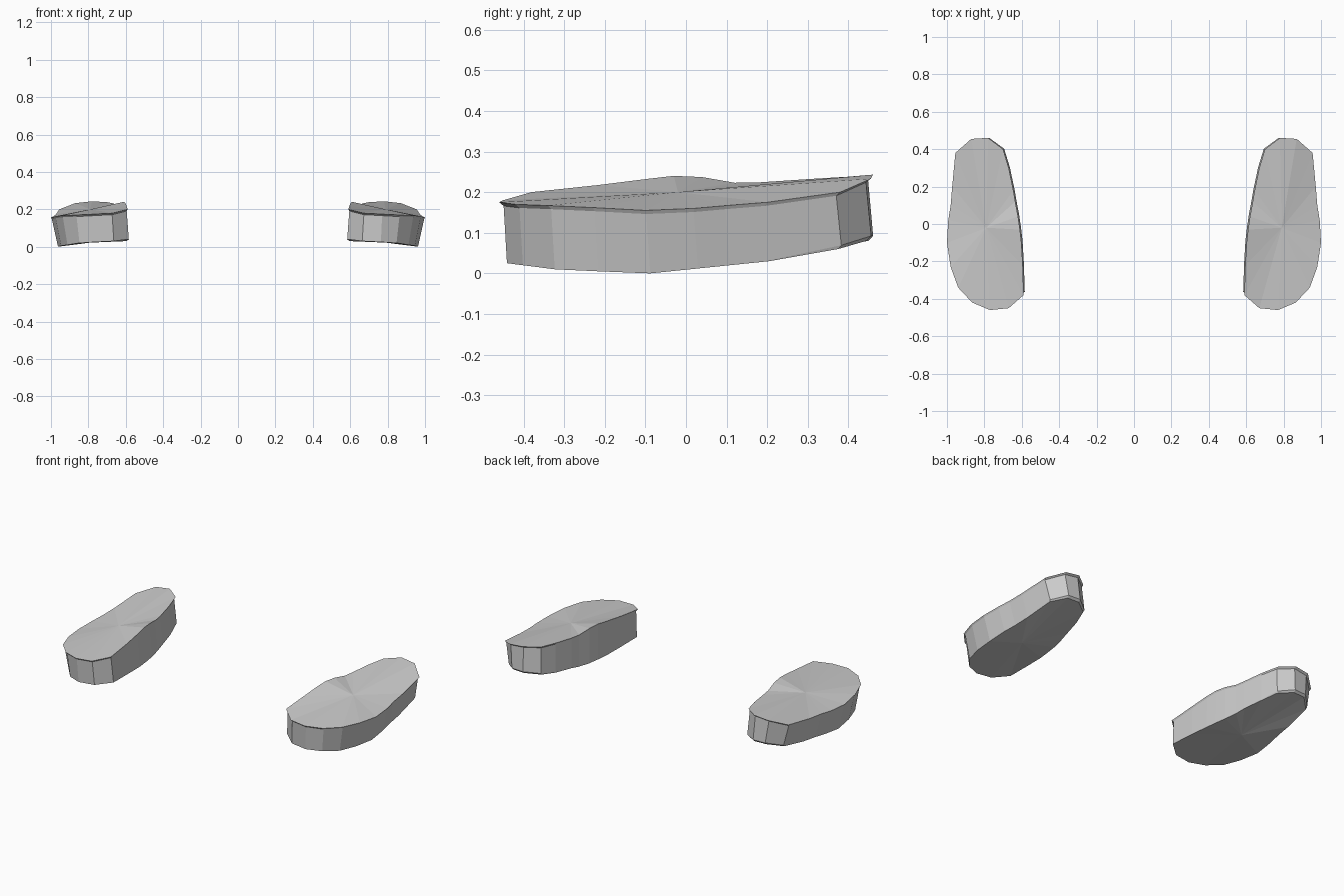
import bpy
import bmesh

# Remove the default cube only
default_cube = bpy.data.objects.get("Cube")
if default_cube:
    bpy.data.objects.remove(default_cube, do_unlink=True)

# One plain grey for both soles
grey = bpy.data.materials.new("sole_grey")
grey.use_nodes = True
colour = (0.6, 0.6, 0.6, 1)
grey.diffuse_color = colour
grey.node_tree.nodes["Principled BSDF"].inputs["Base Color"].default_value = colour

# Outline of the foot bed: x, y, rim height, underside height
OUTLINE = [
    (.59, -.38, .2, .04), (.67, -.45, .18, .03), (.77, -.46, .175, .025),
    (.865, -.42, .17, .02), (.94, -.34, .167, .01), (.98, -.23, .162, .005),
    (1, -.1, .155, 0), (.993, .02, .16, .012), (.98, .1, .167, .02),
    (.972, .2, .175, .03), (.955, .38, .2, .06), (.87, .455, .233, .08),
    (.78, .46, .243, .08), (.7, .4, .238, .07), (.67, .3, .232, .055),
    (.645, .18, .224, .045), (.635, .12, .223, .035), (.62, .04, .237, .03),
    (.61, -.03, .24, .03), (.602, -.1, .232, .03), (.595, -.22, .217, .035),
]
CENTRE_X, CENTRE_Y = .79, -.02


def inset(x, y, amount):
    """Pull a point a little towards the middle of the sole."""
    return (CENTRE_X + (x - CENTRE_X) * (1 - amount),
            CENTRE_Y + (y - CENTRE_Y) * (1 - amount))


def lower_edge(x, y):
    """Lean the wall: inwards on the outer side and toe, outwards on the inner side."""
    lean = .03 * max(0, (x - CENTRE_X) / .2) + .006
    return x - lean, y + .01 - .02 * y


def section_rings():
    """Rim, underside of the lip, foot of the wall and bevelled ground edge."""
    rim, lip, wall_foot, ground = [], [], [], []
    for x, y, top, bottom in OUTLINE:
        bevel = max(0, y - .15) * .04
        low_x, low_y = lower_edge(x, y)
        rim.append((x, y, top))
        lip.append((*inset(x, y, .025), top - .009))
        wall_foot.append((low_x, low_y, bottom + bevel))
        ground.append((*inset(low_x, low_y, bevel * 2), bottom))
    return rim, lip, wall_foot, ground


def build_sole(name, side):
    bm = bmesh.new()
    rings = [[bm.verts.new((side * x, y, z)) for x, y, z in ring]
             for ring in section_rings()]
    count = len(OUTLINE)

    # Side walls between neighbouring rings
    for upper, lower in zip(rings, rings[1:]):
        for i in range(count):
            j = (i + 1) % count
            bm.faces.new((upper[i], lower[i], lower[j], upper[j]))

    # Foot bed and underside, each a fan around a middle point
    for ring, height in ((rings[0], .2), (rings[-1], .022)):
        middle = bm.verts.new((side * CENTRE_X, CENTRE_Y, height))
        for i in range(count):
            bm.faces.new((ring[i], ring[(i + 1) % count], middle))

    bmesh.ops.remove_doubles(bm, verts=bm.verts, dist=.0001)
    bmesh.ops.recalc_face_normals(bm, faces=bm.faces)
    mesh = bpy.data.meshes.new(name)
    bm.to_mesh(mesh)
    bm.free()
    mesh.materials.append(grey)
    sole = bpy.data.objects.new(name, mesh)
    bpy.context.collection.objects.link(sole)


# A mirrored pair
build_sole("left_sole", 1)
build_sole("right_sole", -1)
